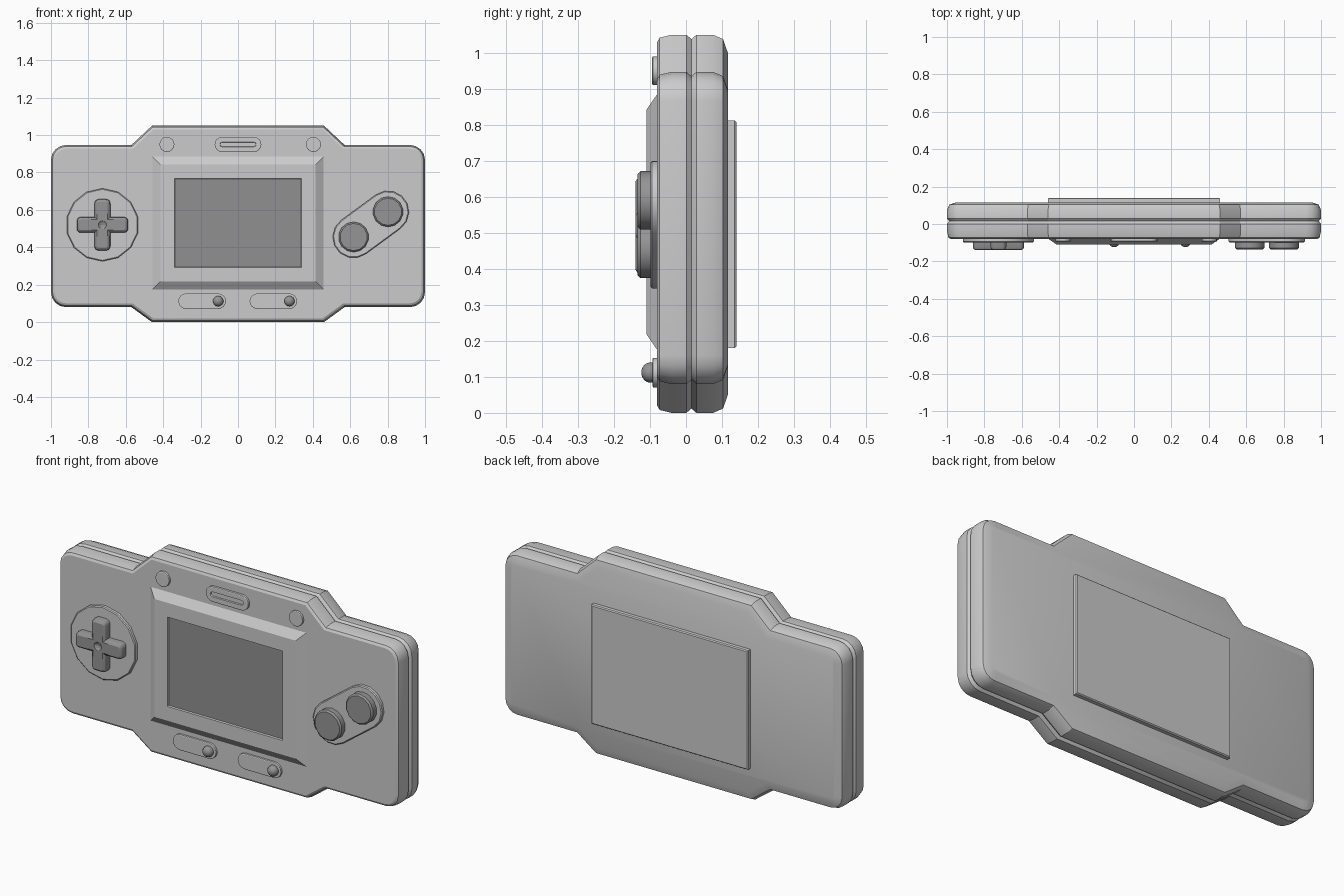
import bpy, bmesh, math
from mathutils import Vector

if "Cube" in bpy.data.objects:
    bpy.data.objects.remove(bpy.data.objects["Cube"])


def rounded(points, radii, seg=4):
    """Fillet the corners of a counter-clockwise (x, z) polygon."""
    out, n = [], len(points)
    for i in range(n):
        p, r = Vector(points[i]), radii[i]
        if r == 0:
            out.append(p)
            continue
        a = (Vector(points[i - 1]) - p).normalized()
        b = (Vector(points[(i + 1) % n]) - p).normalized()
        half = a.angle(b) / 2
        c = p + (a + b).normalized() * (r / math.sin(half))
        s, e = p + a * (r / math.tan(half)) - c, p + b * (r / math.tan(half)) - c
        sweep = s.angle(e)
        for k in range(seg + 1):
            t = k / seg
            out.append(c + (s * math.sin((1 - t) * sweep) + e * math.sin(t * sweep)) / math.sin(sweep))
    return out


def circle(x, z, r, n, start=math.pi / 2):
    return [Vector((x + r * math.cos(start + 2 * math.pi * k / n),
                    z + r * math.sin(start + 2 * math.pi * k / n))) for k in range(n)]


def capsule(a, b, r, seg=8):
    a, b = Vector(a), Vector(b)
    d = math.atan2(b.y - a.y, b.x - a.x)
    return [c + Vector((math.cos(t), math.sin(t))) * r
            for c, s in ((b, d - math.pi / 2), (a, d + math.pi / 2))
            for t in (s + math.pi * k / seg for k in range(seg + 1))]


def rect(x, z0, z1):
    return [Vector(p) for p in ((-x, z0), (x, z0), (x, z1), (-x, z1))]


def inset(pts, d):
    out, n = [], len(pts)
    for i in range(n):
        e1 = (pts[i] - pts[i - 1]).normalized()
        e2 = (pts[(i + 1) % n] - pts[i]).normalized()
        n1, n2 = Vector((-e1.y, e1.x)), Vector((-e2.y, e2.x))
        out.append(pts[i] + (n1 + n2) * (d / (1 + n1.dot(n2))))
    return out


def loft(name, outline, rings, mat=None, angle=30):
    """Stack inset copies of an outline along y; rings are (y, inset)."""
    bm = bmesh.new()
    loops = [[bm.verts.new((p.x, y, p.y)) for p in inset(outline, d)] for y, d in rings]
    for l0, l1 in zip(loops, loops[1:]):
        for i in range(len(l0)):
            bm.faces.new((l0[i - 1], l0[i], l1[i], l1[i - 1]))
    bm.faces.new(loops[0])
    bm.faces.new(loops[-1])
    bmesh.ops.recalc_face_normals(bm, faces=bm.faces)
    me = bpy.data.meshes.new(name)
    bm.to_mesh(me)
    bm.free()
    ob = bpy.data.objects.new(name, me)
    bpy.context.collection.objects.link(ob)
    if mat:
        me.materials.append(mat)
    bpy.ops.object.select_all(action='DESELECT')
    ob.select_set(True)
    bpy.context.view_layer.objects.active = ob
    bpy.ops.object.shade_smooth_by_angle(angle=math.radians(angle))
    return ob


def grey(name, v):
    m = bpy.data.materials.new(name)
    m.diffuse_color = (v, v, v, 1)
    m.use_nodes = True
    m.node_tree.nodes["Principled BSDF"].inputs["Base Color"].default_value = m.diffuse_color
    return m


dark = grey("dark_grey", 0.3)
screen_mat = grey("screen_grey", 0.28)

# Two-shell body with a seam groove
right = [(0.46, 0), (0.57, 0.08), (1, 0.08), (1, 0.947), (0.57, 0.947), (0.46, 1.05)]
body = right + [(-x, z) for x, z in reversed(right)]
half_r = [0, 0, 0.08, 0.08, 0, 0]
loft("body", rounded(body, half_r + half_r[::-1]),
     [(-0.08, 0.02), (-0.073, 0.008), (-0.04, 0), (0.001, 0), (0.015, 0.012),
      (0.029, 0), (0.075, 0), (0.103, 0.012), (0.116, 0.05)])

# Screen surround and display
loft("screen_bezel", rect(0.457, 0.175, 0.885),
     [(-0.07, 0), (-0.08, 0), (-0.109, 0.042), (-0.109, 0.118), (-0.099, 0.121)])
loft("display", rect(0.336, 0.294, 0.766), [(-0.09, 0), (-0.1, 0)], screen_mat)

# Back plate
loft("back_plate", rect(0.46, 0.18, 0.812), [(0.1, 0), (0.135, 0), (0.14, 0.005)])

# Direction pad on its round base
px, pz, L, w = -0.725, 0.52, 0.137, 0.042
loft("pad_base", circle(px, pz, 0.195, 14), [(-0.07, 0), (-0.094, 0), (-0.098, 0.005)])
cross, radii = [], []
for k in range(4):
    c, s = round(math.cos(k * math.pi / 2)), round(math.sin(k * math.pi / 2))
    for u, v, r in ((L, -w, 0.022), (L, w, 0.022), (w, w, 0)):
        cross.append((px + u * c - v * s, pz + u * s + v * c))
        radii.append(r)
pad = loft("direction_pad", rounded(cross, radii),
           [(-0.08, 0), (-0.124, 0), (-0.133, 0.004), (-0.14, 0.014)], dark)
bpy.ops.mesh.primitive_uv_sphere_add(segments=16, ring_count=8, radius=0.03,
                                     location=(px, -0.16, pz))
cutter = bpy.context.object
cutter.name = "pad_dimple_cutter"
cutter.hide_render = True
cutter.hide_set(True)
mod = pad.modifiers.new("dimple", 'BOOLEAN')
mod.operation, mod.object, mod.solver = 'DIFFERENCE', cutter, 'EXACT'

# Action buttons on a slanted base
spots = [(0.618, 0.455), (0.802, 0.59)]
loft("button_base", capsule(*spots, 0.112, 7), [(-0.07, 0), (-0.094, 0), (-0.098, 0.005)])
for i, (x, z) in enumerate(spots):
    loft(f"action_button_{i + 1}", circle(x, z, 0.081, 14),
         [(-0.08, 0), (-0.127, 0), (-0.135, 0.008)], dark)

# Top speaker and round caps
loft("speaker", capsule((-0.085, 0.95), (0.085, 0.95), 0.04),
     [(-0.07, 0), (-0.092, 0), (-0.094, 0.003), (-0.094, 0.027), (-0.087, 0.029)])
for side, x in (("left", -0.38), ("right", 0.403)):
    loft(f"{side}_round_cap", circle(x, 0.95, 0.04, 16), [(-0.07, 0), (-0.092, 0), (-0.094, 0.003)])

# Bottom slider switches with domed knobs
for side, x in (("left", -0.192), ("right", 0.189)):
    loft(f"{side}_slider_track", capsule((x - 0.086, 0.112), (x + 0.086, 0.112), 0.041),
         [(-0.07, 0), (-0.091, 0), (-0.093, 0.003)])
    dome = [(-0.1 - 0.024 * math.sin(t), 0.027 * (1 - math.cos(t)))
            for t in (math.radians(a) for a in (0, 20, 40, 60, 78))]
    loft(f"{side}_slider_knob", circle(x + 0.086, 0.112, 0.028, 14), [(-0.08, 0)] + dome, dark)
